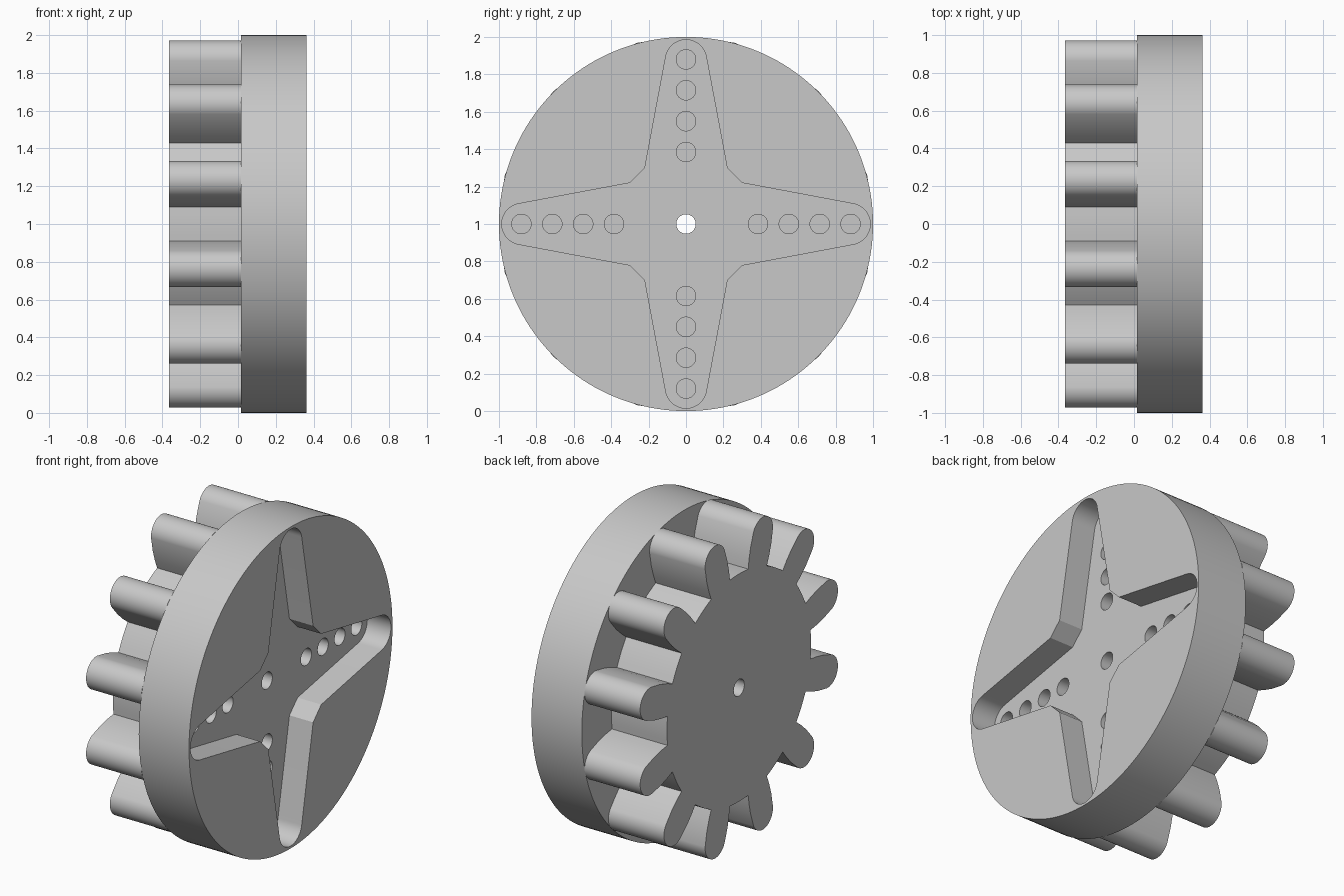
import bpy, bmesh, math
from mathutils import Vector

cube = bpy.data.objects.get("Cube")
if cube:
    bpy.data.objects.remove(cube, do_unlink=True)

GREY = (0.58, 0.58, 0.58, 1)
grey = bpy.data.materials.new("plain grey")
grey.use_nodes = True
grey.diffuse_color = GREY
grey.node_tree.nodes["Principled BSDF"].inputs["Base Color"].default_value = GREY


def arc(cx, radius, start, end, steps, cy=0):
    """Points of a circular arc in the (y, z) plane, angles in degrees."""
    angles = [math.radians(start + (end - start) * i / steps) for i in range(steps + 1)]
    return [(cx + radius * math.cos(a), cy + radius * math.sin(a)) for a in angles]


def circle(cy, cz, radius, steps=48):
    return arc(cy, radius, 0, 360, steps, cz)[:-1]


def repeat(points, count, offset=0):
    """Copies a sector of an outline around the axle."""
    out = []
    for i in range(count):
        a = math.radians(offset + 360 * i / count)
        c, s = math.cos(a), math.sin(a)
        out += [(y * c - z * s, y * s + z * c) for y, z in points]
    return out


def prism(name, outlines, x0, x1):
    """Extrudes one or more closed (y, z) outlines along x, around z = 1."""
    bm = bmesh.new()
    for outline in outlines:
        face = bm.faces.new([bm.verts.new((x0, y, z + 1)) for y, z in outline])
        moved = bmesh.ops.extrude_face_region(bm, geom=[face])["geom"]
        verts = [v for v in moved if isinstance(v, bmesh.types.BMVert)]
        bmesh.ops.translate(bm, verts=verts, vec=Vector((x1 - x0, 0, 0)))
    bmesh.ops.recalc_face_normals(bm, faces=bm.faces)
    mesh = bpy.data.meshes.new(name)
    bm.to_mesh(mesh)
    bm.free()
    mesh.materials.append(grey)
    obj = bpy.data.objects.new(name, mesh)
    bpy.context.collection.objects.link(obj)
    return obj


def cut(target, cutter):
    mod = target.modifiers.new("cut " + cutter.name, "BOOLEAN")
    mod.operation = "DIFFERENCE"
    mod.solver = "EXACT"
    mod.object = cutter
    bpy.context.view_layer.objects.active = target
    bpy.ops.object.modifier_apply(modifier=mod.name)


# Round base disc
BACK, JOIN, FLOOR, FRONT = -0.365, 0.017, 0.20, 0.363
disc = prism("base_disc", [circle(0, 0, 1, 160)], JOIN, FRONT)

# Toothed wheel: one tooth with rounded tip, then the valley after it
flank = [(0.703, 0.095), (0.76, 0.102), (0.83, 0.105)]
tooth = [(y, -z) for y, z in flank] + arc(0.903, 0.1, -80, 80, 20) + flank[::-1]
tooth += arc(0, 0.708, 11, 19, 2)
wheel = prism("toothed_wheel", [repeat(tooth, 12, 15)], BACK, JOIN)

# Four-armed recess
arm = [(0.30, -0.22)] + arc(0.875, 0.11, -80, 80, 24) + [(0.30, 0.22)]
recess = prism("recess_cutter", [repeat(arm, 4)], FLOOR, FRONT + 0.1)

# Rows of blind holes in the arms, and the axle hole
row = [0.385, 0.55, 0.715, 0.88]
centres = [p for r in row for p in repeat([(r, 0)], 4)]
holes = prism("hole_cutter", [circle(y, z, 0.052) for y, z in centres], 0.07, FLOOR + 0.05)
axle = prism("axle_cutter", [circle(0, 0, 0.052)], BACK - 0.1, FRONT + 0.1)

cut(disc, recess)
cut(disc, holes)
cut(disc, axle)
cut(wheel, axle)
for helper in (recess, holes, axle):
    bpy.data.objects.remove(helper, do_unlink=True)

# Smooth round walls, crisp edges
for obj in (disc, wheel):
    bpy.ops.object.select_all(action="DESELECT")
    obj.select_set(True)
    bpy.context.view_layer.objects.active = obj
    bpy.ops.object.shade_smooth_by_angle(angle=math.radians(25))
